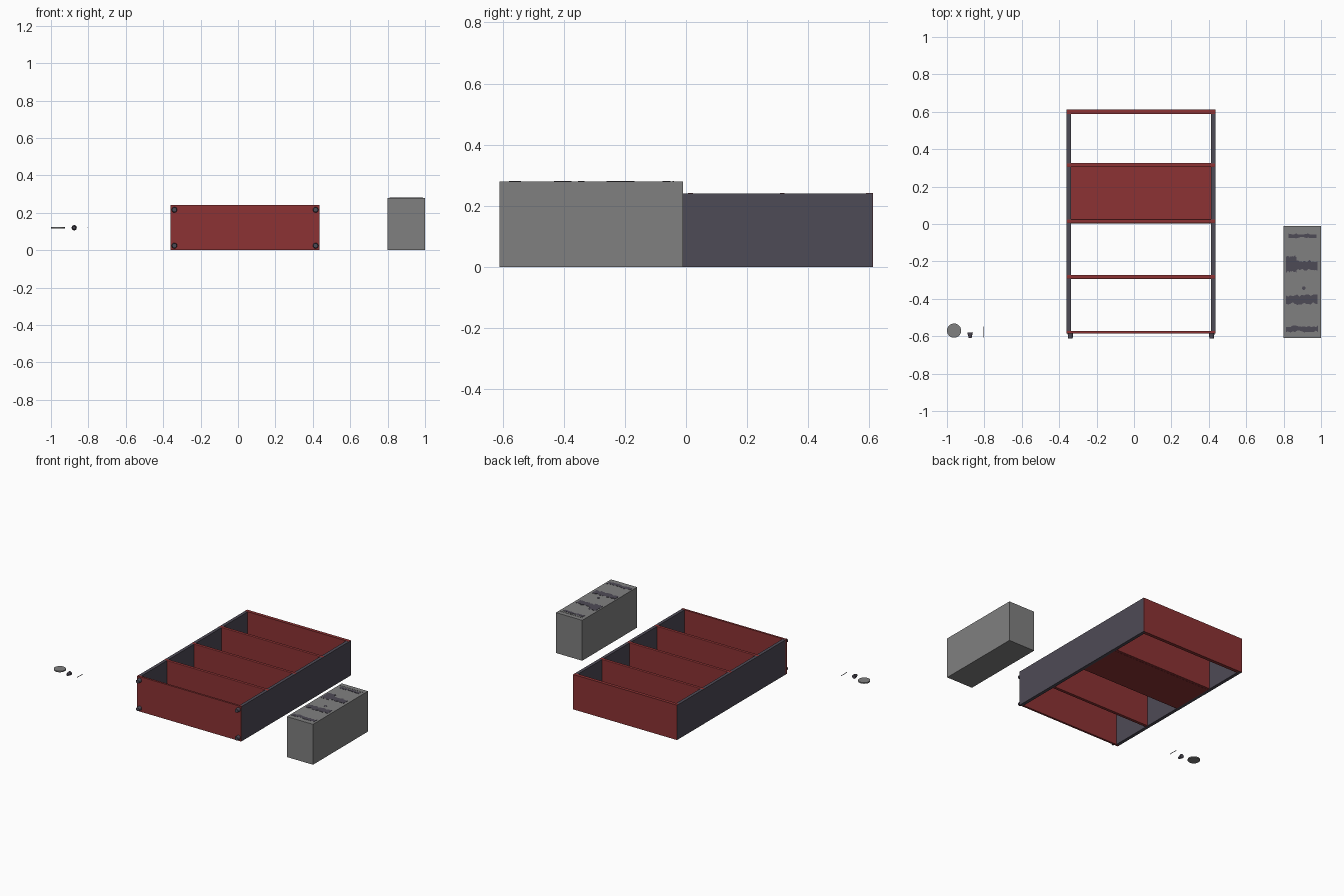
import bpy, bmesh, math, random
from mathutils import Matrix

if "Cube" in bpy.data.objects:
    bpy.data.objects.remove(bpy.data.objects["Cube"])

random.seed(4)


def mat(name, rgb):
    m = bpy.data.materials.new(name)
    m.diffuse_color = (*rgb, 1)
    m.use_nodes = True
    m.node_tree.nodes["Principled BSDF"].inputs["Base Color"].default_value = m.diffuse_color
    return m


RED = mat("dark red", (0.262, 0.032, 0.034))
SLATE = mat("slate purple", (0.076, 0.069, 0.093))
GREY = mat("mid grey", (0.216, 0.216, 0.216))


def finish(name, bm, material):
    bmesh.ops.recalc_face_normals(bm, faces=bm.faces)
    me = bpy.data.meshes.new(name)
    bm.to_mesh(me)
    bm.free()
    me.materials.append(material)
    ob = bpy.data.objects.new(name, me)
    bpy.context.collection.objects.link(ob)
    return ob


def box(name, x, y, z, material, bevel=0):
    bm = bmesh.new()
    bmesh.ops.create_cube(bm, size=1)
    for v in bm.verts:
        for i, (a, b) in enumerate((x, y, z)):
            v.co[i] = a if v.co[i] < 0 else b
    ob = finish(name, bm, material)
    if bevel:
        mod = ob.modifiers.new("bevel", "BEVEL")
        mod.width = bevel
        mod.segments = 2
    return ob


def cone(name, loc, r1, r2, depth, material, along_y=True, sides=20):
    """Frustum; along y, r1 is the front (-y) end."""
    bm = bmesh.new()
    bmesh.ops.create_cone(bm, cap_ends=True, segments=sides,
                          radius1=r1, radius2=r2, depth=depth)
    rot = Matrix.Rotation(-math.pi / 2, 4, "X") if along_y else Matrix()
    bmesh.ops.transform(bm, matrix=Matrix.Translation(loc) @ rot, verts=bm.verts)
    for f in bm.faces:
        f.smooth = len(f.verts) == 4
    return finish(name, bm, material)


# bookcase lying on its back: side panels
X0, X1, H = -0.36, 0.435, 0.24
box("left_side_panel", (X0, X0 + 0.022), (-0.584, 0.611), (0, H), SLATE)
box("right_side_panel", (X1 - 0.022, X1), (-0.584, 0.611), (0, H), SLATE)

# end boards and shelves
box("bottom_board", (X0, X1), (-0.586, -0.572), (0, H + 0.001), RED)
box("top_board", (X0 + 0.0005, X1 - 0.0005), (0.589, 0.612), (0, H + 0.001), RED)
for i, y in enumerate((-0.283, 0.015, 0.315)):
    box(f"shelf_{i}", (X0 + 0.001, X1 - 0.001), (y - 0.011, y + 0.011),
        (0.001, H + 0.001), RED, 0.004)

# the one closed compartment
box("back_panel", (X0 + 0.02, X1 - 0.02), (0.02, 0.31), (0, 0.01), RED)

# feet
for i, x in enumerate((-0.34, 0.415)):
    for j, z in enumerate((0.024, 0.216)):
        cone(f"foot_{i}{j}", (x, -0.598, z), 0.012, 0.015, 0.026, SLATE)

# separate block with dark patches on its top
box("block", (0.8, 1.0), (-0.61, -0.01), (0, 0.279), GREY)
box("block_rim_line", (0.81, 0.99), (-0.044, -0.04), (0.278, 0.2805), GREY)


def patch(name, x0, x1, y0, y1, rough):
    """Thin plate with ragged long edges."""
    n = 14
    xs = [x0 + (x1 - x0) * i / n for i in range(n + 1)]
    pts = [(x, y0 + random.uniform(0, rough)) for x in xs]
    pts += [(x, y1 - random.uniform(0, rough)) for x in reversed(xs)]
    bm = bmesh.new()
    f = bm.faces.new([bm.verts.new((x, y, 0.2785)) for x, y in pts])
    r = bmesh.ops.extrude_face_region(bm, geom=[f])
    for v in r["geom"]:
        if isinstance(v, bmesh.types.BMVert):
            v.co.z = 0.2805
    finish(name, bm, SLATE)


patch("patch_top", 0.825, 0.975, -0.077, -0.05, 0.008)
patch("patch_upper_left", 0.812, 0.87, -0.262, -0.168, 0.012)
patch("patch_upper_right", 0.87, 0.98, -0.25, -0.192, 0.012)
patch("patch_middle", 0.812, 0.982, -0.432, -0.375, 0.014)
patch("patch_bottom", 0.812, 0.985, -0.58, -0.54, 0.012)
cone("patch_dot", (0.908, -0.343, 0.2795), 0.01, 0.01, 0.002, SLATE, False, 10)

# loose hardware: disc, spare foot and pin
cone("loose_disc", (-0.962, -0.57, 0.12), 0.038, 0.038, 0.008, GREY, False, 32)
cone("loose_foot", (-0.876, -0.586, 0.12), 0.013, 0.014, 0.011, SLATE)
cone("loose_foot_tip", (-0.876, -0.6, 0.12), 0.008, 0.012, 0.02, SLATE)
cone("loose_pin", (-0.803, -0.578, 0.12), 0.002, 0.002, 0.06, SLATE, True, 10)
